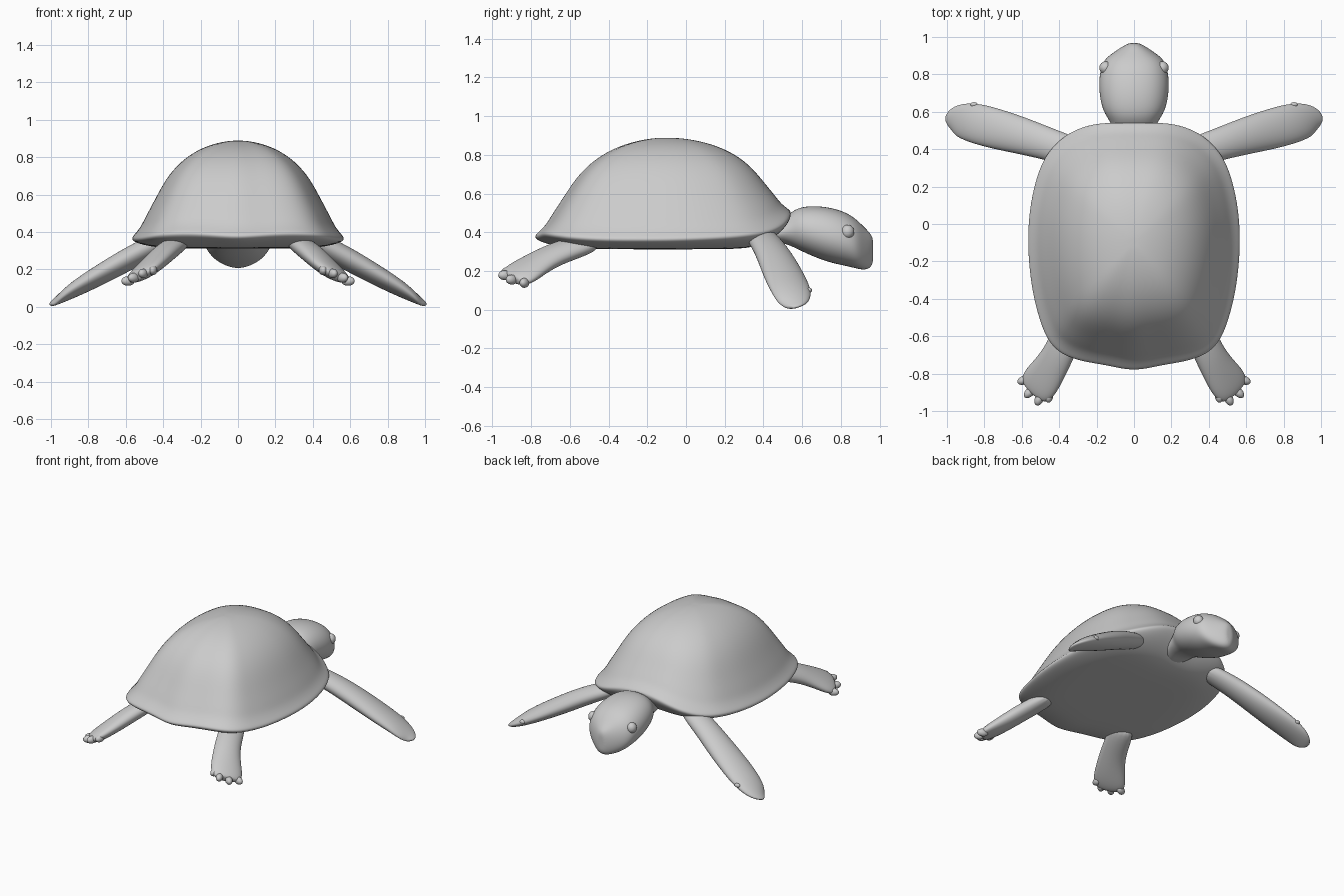
import bpy, bmesh, math
from mathutils import Vector, Matrix

if "Cube" in bpy.data.objects:
    bpy.data.objects.remove(bpy.data.objects["Cube"])


def finish(name, bm, levels=2, mirror=False):
    bmesh.ops.recalc_face_normals(bm, faces=bm.faces)
    for f in bm.faces:
        f.smooth = True
    me = bpy.data.meshes.new(name)
    bm.to_mesh(me)
    bm.free()
    ob = bpy.data.objects.new(name, me)
    bpy.context.collection.objects.link(ob)
    if mirror:
        m = ob.modifiers.new("mirror", 'MIRROR')
        m.use_mirror_merge = False
    if levels:
        s = ob.modifiers.new("smooth", 'SUBSURF')
        s.levels = s.render_levels = levels
    return ob


def skin(bm, rings):
    """Bridge a list of equal point rings and close both ends."""
    vr = [[bm.verts.new(p) for p in r] for r in rings]
    n = len(vr[0])
    for a, b in zip(vr, vr[1:]):
        for i in range(n):
            j = (i + 1) % n
            bm.faces.new((a[i], a[j], b[j], b[i]))
    for r in (vr[0], vr[-1]):
        c = bm.verts.new(sum((v.co for v in r), Vector()) / n)
        for i in range(n):
            bm.faces.new((r[i], r[(i + 1) % n], c))


def limb(bm, secs, roll=0, n=14):
    """Loft elliptical sections (x, y, z, half width, half thickness) along a path."""
    pts = [Vector(s[:3]) for s in secs]
    rings = []
    for k, s in enumerate(secs):
        t = (pts[min(k + 1, len(pts) - 1)] - pts[max(k - 1, 0)]).normalized()
        side = t.cross(Vector((0, 0, 1))).normalized()
        side = Matrix.Rotation(math.radians(roll), 3, t) @ side
        up = side.cross(t)
        rings.append([pts[k] + side * s[3] * math.cos(a) + up * s[4] * math.sin(a)
                      for a in (2 * math.pi * i / n for i in range(n))])
    skin(bm, rings)


def ball(bm, loc, size, rot_z=0, segs=12):
    m = Matrix.Translation(loc) @ Matrix.Rotation(rot_z, 4, 'Z') @ Matrix.Diagonal((*size, 1))
    bmesh.ops.create_uvsphere(bm, u_segments=segs, v_segments=segs // 2 + 2, radius=1, matrix=m)


# Shell: half rim outline (x, y, z) mirrored, then scaled rings up to the apex
half = [(0, .545, .505), (.12, .547, .495), (.22, .54, .47), (.33, .505, .43), (.425, .435, .4),
        (.495, .34, .385), (.54, .2, .372), (.566, .05, .365), (.572, -.1, .36), (.563, -.25, .36),
        (.54, -.4, .36), (.507, -.52, .365), (.465, -.63, .375), (.39, -.705, .385),
        (.27, -.742, .39), (.14, -.76, .382), (0, -.795, .37)]
rim = half + [(-x, y, z) for x, y, z in half[-2:0:-1]]
CY, TOP, BOTTOM = -.1, .888, .318
dome = [(1, .015), (.96, .06), (.91, .13), (.87, .22), (.79, .38), (.68, .61), (.54, .79),
        (.36, .92), (.18, .983), (.06, 1)]
under = [(.1, 1), (.4, 1), (.66, .98), (.8, .8), (.92, .45), (.985, .12)]


def shell_ring(r, h, target, drop=0):
    return [Vector((x * r, CY + (y - CY) * r, z + (target - z) * h - drop)) for x, y, z in rim]


bm = bmesh.new()
skin(bm, [shell_ring(r, h, BOTTOM, .006) for r, h in under]
     + [shell_ring(r, h, TOP) for r, h in dome])
finish("shell", bm)

# Head and neck: sections (y, top z, bottom z, half width), lower half tapering to a soft V
head = [(.36, .42, .34, .08), (.45, .43, .35, .1), (.5, .465, .342, .115), (.55, .513, .325, .13),
        (.6, .535, .298, .168), (.68, .54, .262, .187), (.76, .528, .236, .192),
        (.83, .505, .222, .182), (.88, .47, .21, .162), (.915, .435, .203, .115),
        (.945, .405, .208, .07), (.967, .375, .235, .03)]
bm = bmesh.new()
rings = []
for y, zt, zb, w in head:
    mid = zb + (zt - zb) * .48
    ring = []
    for i in range(16):
        c, s = math.cos(i * math.pi / 8), math.sin(i * math.pi / 8)
        x = w * math.copysign(abs(c) ** .85, c)
        z = mid + (s * (zt - mid) if s > 0 else s * (mid - zb))
        ring.append(Vector((x, y, z)))
    rings.append(ring)
skin(bm, rings)
finish("head", bm)

# Eyes
bm = bmesh.new()
ball(bm, (.152, .835, .402), (.036, .037, .037))
finish("eyes", bm, 1, True)

# Front flippers with a small claw on the leading edge
bm = bmesh.new()
limb(bm, [(.28, .37, .40, .08, .05), (.45, .425, .33, .088, .06), (.6, .472, .248, .102, .062),
          (.75, .512, .163, .112, .054), (.87, .545, .095, .11, .043),
          (.95, .555, .044, .088, .027), (.985, .548, .02, .055, .016), (1.0, .54, .01, .025, .009)])
ball(bm, (.855, .638, .1), (.022, .014, .014))
finish("front_flippers", bm, 2, True)

# Hind legs with paddle feet, outer edge lower
bm = bmesh.new()
limb(bm, [(.31, -.48, .35, .085, .05), (.385, -.66, .295, .086, .056), (.44, -.76, .243, .096, .052),
          (.495, -.84, .195, .112, .045), (.53, -.88, .168, .105, .036),
          (.545, -.9, .158, .075, .025)], roll=-18)
finish("hind_legs", bm, 2, True)

# Toes fanned across each hind foot
bm = bmesh.new()
for x, y, z in ((.455, -.918, .195), (.507, -.935, .178), (.558, -.9, .155), (.588, -.835, .138)):
    ball(bm, (x, y, z), (.04, .025, .026), math.atan2(y + .78, x - .44))
finish("hind_toes", bm, 1, True)
